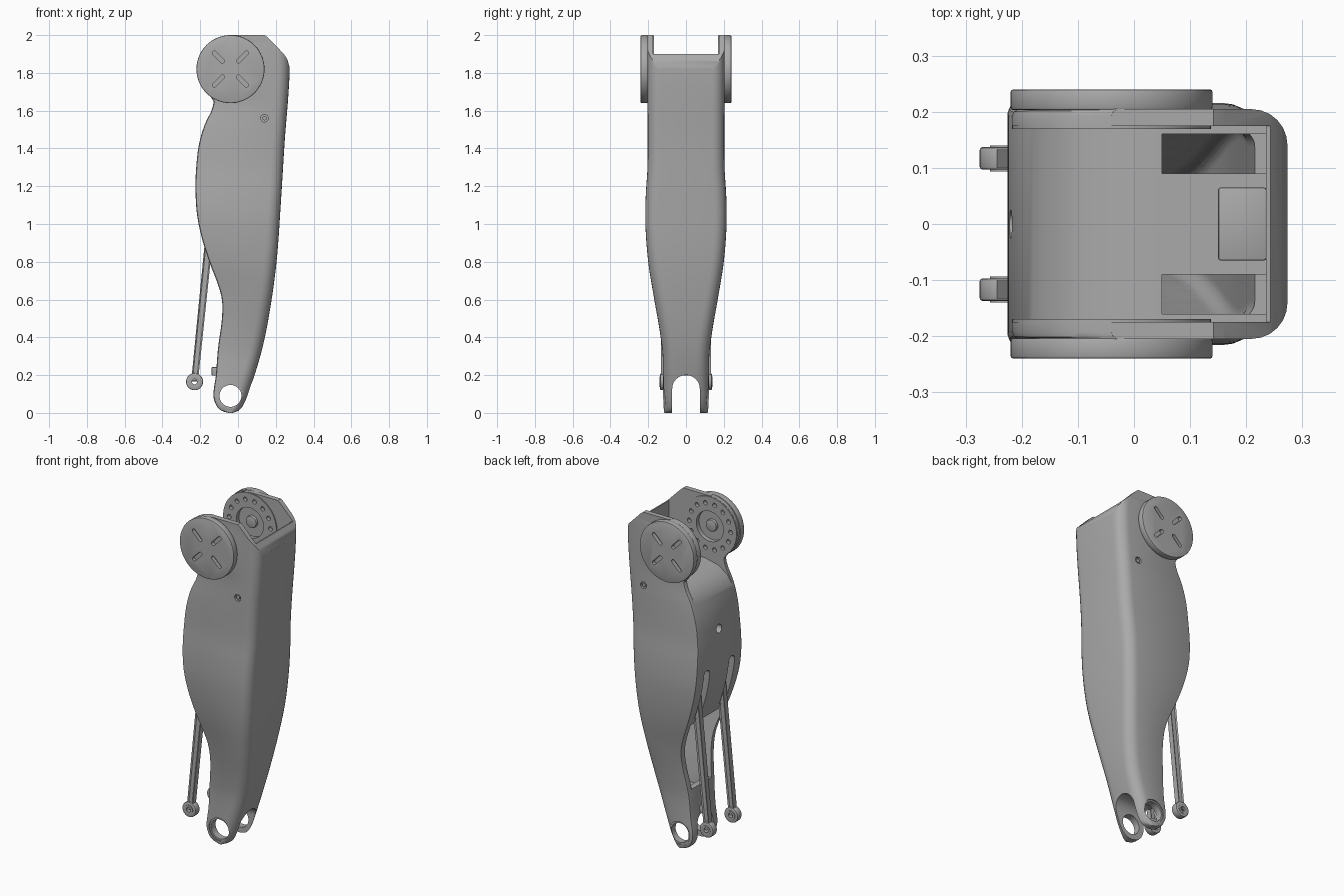
import bpy, bmesh
from math import sin, cos, pi, sqrt, radians

cube = bpy.data.objects.get("Cube")
if cube:
    bpy.data.objects.remove(cube, do_unlink=True)

grey = bpy.data.materials.new("satin grey")
grey.use_nodes = True
grey.diffuse_color = (0.4, 0.4, 0.4, 1)
for node in grey.node_tree.nodes:
    if node.type == 'BSDF_PRINCIPLED':
        node.inputs["Base Color"].default_value = grey.diffuse_color

HIP_X, HIP_Z, KNEE_Z = -0.04, 1.82, 0.09
WALL = 0.035


# ---- helpers
def from_bmesh(name, bm):
    bmesh.ops.recalc_face_normals(bm, faces=bm.faces)
    mesh = bpy.data.meshes.new(name)
    bm.to_mesh(mesh)
    bm.free()
    obj = bpy.data.objects.new(name, mesh)
    bpy.context.collection.objects.link(obj)
    return obj


def activate(obj):
    bpy.ops.object.select_all(action='DESELECT')
    obj.select_set(True)
    bpy.context.view_layer.objects.active = obj


def box(name, center, size):
    bpy.ops.mesh.primitive_cube_add(size=1, location=center)
    obj = bpy.context.object
    obj.name = name
    obj.scale = size
    bpy.ops.object.transform_apply(location=True, rotation=True, scale=True)
    return obj


def cylinder(name, center, radius, depth, axis='Y', sides=48):
    turn = {'X': (0, pi / 2, 0), 'Y': (pi / 2, 0, 0), 'Z': (0, 0, 0)}[axis]
    bpy.ops.mesh.primitive_cylinder_add(vertices=sides, radius=radius, depth=depth,
                                        location=center, rotation=turn)
    obj = bpy.context.object
    obj.name = name
    bpy.ops.object.transform_apply(location=True, rotation=True, scale=True)
    return obj


def prism(name, outline, half):
    bm = bmesh.new()
    face = bm.faces.new([bm.verts.new((x, -half, z)) for x, z in outline])
    ext = bmesh.ops.extrude_face_region(bm, geom=[face])["geom"]
    bmesh.ops.translate(bm, vec=(0, 2 * half, 0),
                        verts=[v for v in ext if isinstance(v, bmesh.types.BMVert)])
    return from_bmesh(name, bm)


def cut(target, cutters, keep=False):
    for cutter in cutters:
        cutter.hide_render = True
        activate(target)
        mod = target.modifiers.new("cut", 'BOOLEAN')
        mod.operation, mod.solver, mod.object = 'DIFFERENCE', 'EXACT', cutter
        bpy.ops.object.modifier_apply(modifier=mod.name)
        if not keep:
            bpy.data.objects.remove(cutter, do_unlink=True)


def finish(obj, bevel=0):
    activate(obj)
    if bevel:
        mod = obj.modifiers.new("bevel", 'BEVEL')
        mod.width, mod.segments, mod.limit_method = bevel, 2, 'ANGLE'
        bpy.ops.object.modifier_apply(modifier=mod.name)
    obj.data.materials.clear()
    obj.data.materials.append(grey)
    bpy.ops.object.shade_smooth_by_angle(angle=radians(32))


def smooth_curve(pts):
    # Hermite interpolation through (height, value) points
    def slope(i):
        a, b = pts[max(i - 1, 0)], pts[min(i + 1, len(pts) - 1)]
        return (b[1] - a[1]) / (b[0] - a[0])

    def value(z):
        z = min(max(z, pts[0][0]), pts[-1][0])
        i = max(k for k in range(len(pts) - 1) if pts[k][0] <= z)
        (z0, v0), (z1, v1) = pts[i], pts[i + 1]
        h = z1 - z0
        t = (z - z0) / h
        return (v0 * (1 + 2 * t) * (1 - t) ** 2 + v1 * t * t * (3 - 2 * t)
                + h * slope(i) * t * (1 - t) ** 2 - h * slope(i + 1) * t * t * (1 - t))
    return value


# ---- limb outline as functions of height
rear_curve = smooth_curve([(0, -.05), (.01, -.085), (.035, -.112), (.09, -.13), (.2, -.117),
                           (.34, -.106), (.5, -.085), (.6, -.085), (.68, -.106), (.79, -.148),
                           (.92, -.19), (1.05, -.217), (1.18, -.225), (1.29, -.222),
                           (1.42, -.207), (1.53, -.175), (1.6, -.14), (1.64, -.13),
                           (1.8, -.1), (2, -.04)])
spine = smooth_curve([(0, -.03), (.01, 0), (.04, .03), (.125, .063), (.335, .127), (.55, .17),
                      (.81, .205), (1.13, .228), (1.45, .248), (1.66, .265), (1.8, .273),
                      (2, .275)])
half_width = smooth_curve([(0, .115), (.05, .12), (.3, .123), (.4, .134), (.5, .15), (.6, .168),
                           (.8, .2), (1, .215), (1.15, .213), (1.3, .204), (1.5, .203),
                           (2, .205)])


def rear(z):
    return min(rear_curve(z), HIP_X - sqrt(max(0, .178 ** 2 - (z - HIP_Z) ** 2)))


def loft(name, low, high, wall=0, reach=0, steps=80):
    # Stack of sections rounded on the spine side
    bm, rings = bmesh.new(), []
    for k in range(steps + 1):
        z = low + (high - low) * (1 - cos(pi * k / steps)) / 2
        x0, x1, w = rear(z) + wall - reach, spine(z) - wall, half_width(z) - wall
        r = min(.065 - wall, .45 * (x1 - x0))
        c = min(.012, .2 * (x1 - x0))
        half = [(x0, w - c), (x0 + c * .3, w - c * .3), (x0 + c, w)]
        half += [(x1 - r + r * sin(a * pi / 12), w - r + r * cos(a * pi / 12)) for a in range(7)]
        loop = half + [(x, -y) for x, y in reversed(half)]
        rings.append([bm.verts.new((x, y, z)) for x, y in loop])
    for a, b in zip(rings, rings[1:]):
        for i in range(len(a)):
            j = (i + 1) % len(a)
            bm.faces.new((a[i], a[j], b[j], b[i]))
    bm.faces.new(rings[0])
    bm.faces.new(rings[-1])
    return from_bmesh(name, bm)


# ---- hollow limb shell
shell = loft("limb_shell", 0, 2)
cut(shell, [
    loft("cavity", .3, 1.54, wall=WALL),
    loft("rear_opening", .36, .78, wall=WALL, reach=.2, steps=24),
    prism("hip_gap", [(-.4, 1.5), (-.19, 1.5), (-.15, 1.56), (-.09, 1.6), (0, 1.62),
                      (.235, 1.62), (.235, 1.9), (.4, 1.9), (.4, 2.2), (-.4, 2.2)], .175),
    prism("top_slope", [(.3, 1.8), (.273, 1.83), (.262, 1.87), (.243, 1.9), (.16, 1.985),
                        (.13, 2.01), (.13, 2.1), (.4, 2.1), (.4, 1.8)], .4),
    box("fork_gap", (0, 0, 0), (.6, .146, .254)),
    cylinder("fork_arch", (0, 0, .127), .073, .6, 'X'),
    cylinder("knee_bore", (HIP_X, 0, KNEE_Z), .058, .5),
    cylinder("rear_hole", (-.2, 0, 1.32), .025, .12, 'X', 24),
])
for s in (-1, 1):
    cut(shell, [
        box("well", (.1425, s * .125, 1.58), (.185, .07, .2)),
        box("rod_slot", (-.2, s * .118, .95), (.2, .056, .27)),
        cylinder("rod_slot_top", (-.2, s * .118, 1.085), .028, .2, 'X', 24),
        cylinder("screw_hole", (.14, s * .21, 1.56), .02, .04, 'Y', 24),
        cylinder("knee_counterbore", (HIP_X, s * .125, KNEE_Z), .068, .022),
    ])

# ---- hip joint: bolt ring, flange, outer disc and hub on each cheek
bolt_holes = [cylinder("bolt_hole", (HIP_X + .137 * cos(k * pi / 7), 0,
                                     HIP_Z + .137 * sin(k * pi / 7)), .013, .38, 'Y', 16)
              for k in range(14)]
bolt_holes.append(cylinder("hip_bore", (HIP_X, 0, HIP_Z), .09, .39))
cut(shell, bolt_holes, keep=True)
finish(shell)

for s, side in ((-1, "front"), (1, "back")):
    flange = cylinder(side + "_hip_flange", (HIP_X, s * .174, HIP_Z), .177, .01, sides=64)
    cut(flange, bolt_holes, keep=True)
    finish(flange)

    disc = cylinder(side + "_hip_disc", (HIP_X, s * .2215, HIP_Z), .18, .037, sides=80)
    finish(disc, .005)
    for k in range(4):
        a = pi / 4 + k * pi / 2
        ends = []
        for sign in (-1, 1):
            for t in range(9):
                b = a + sign * pi / 2 - pi / 2 + t * pi / 8 + (pi / 2 if sign < 0 else -pi / 2)
                b = a + (0 if sign > 0 else pi) - pi / 2 + t * pi / 8
                d = .09 + sign * .03
                ends.append((HIP_X + d * cos(a) + .011 * cos(b),
                             HIP_Z + d * sin(a) + .011 * sin(b)))
        slot = prism("disc_slot", ends, .02)
        slot.location.y = s * .237
        cut(disc, [slot])
    finish(disc)
    finish(cylinder(side + "_hip_hub", (HIP_X, s * .193, HIP_Z), .035, .03, sides=32), .004)

    # screw head sunk in the cheek
    finish(cylinder(side + "_screw", (.14, s * .193, 1.56), .012, .012, sides=6))

    # push rod with an eye at each end and a grooved bar
    foot, head, y = (-.23, .165), (-.115, 1.3), s * .117
    bar = prism(side + "_push_rod", [(foot[0] - .018, foot[1]), (foot[0] + .018, foot[1]),
                                     (head[0] + .022, head[1]), (head[0] - .022, head[1])], .016)
    bm = bmesh.new()
    bm.from_mesh(bar.data)
    bm.normal_update()
    sides = [f for f in bm.faces if abs(f.normal.y) > .9]
    bmesh.ops.inset_individual(bm, faces=sides, thickness=.01, depth=-.006)
    bm.to_mesh(bar.data)
    bm.free()
    bar.location.y = y
    finish(bar)
    for part, (x, z) in (("lower", foot), ("upper", head)):
        eye = cylinder(f"{side}_{part}_rod_eye", (x, y, z), .045, .04, sides=40)
        finish(eye, .005)
        cut(eye, [cylinder("eye_bore", (x, y, z), .027, .1, sides=32)])
        finish(eye)
        bush = cylinder(f"{side}_{part}_rod_bush", (x, y, z), .027, .046, sides=32)
        cut(bush, [cylinder("bush_bore", (x, y, z), .014, .1, sides=24)])
        finish(bush)

for hole in bolt_holes:
    bpy.data.objects.remove(hole, do_unlink=True)

# ---- cable block inside the hip gap and stop above the knee fork
finish(box("cable_block", (.193, 0, 1.65), (.086, .13, .1)), .004)
finish(box("knee_stop", (-.122, 0, .22), (.036, .07, .045)), .005)
